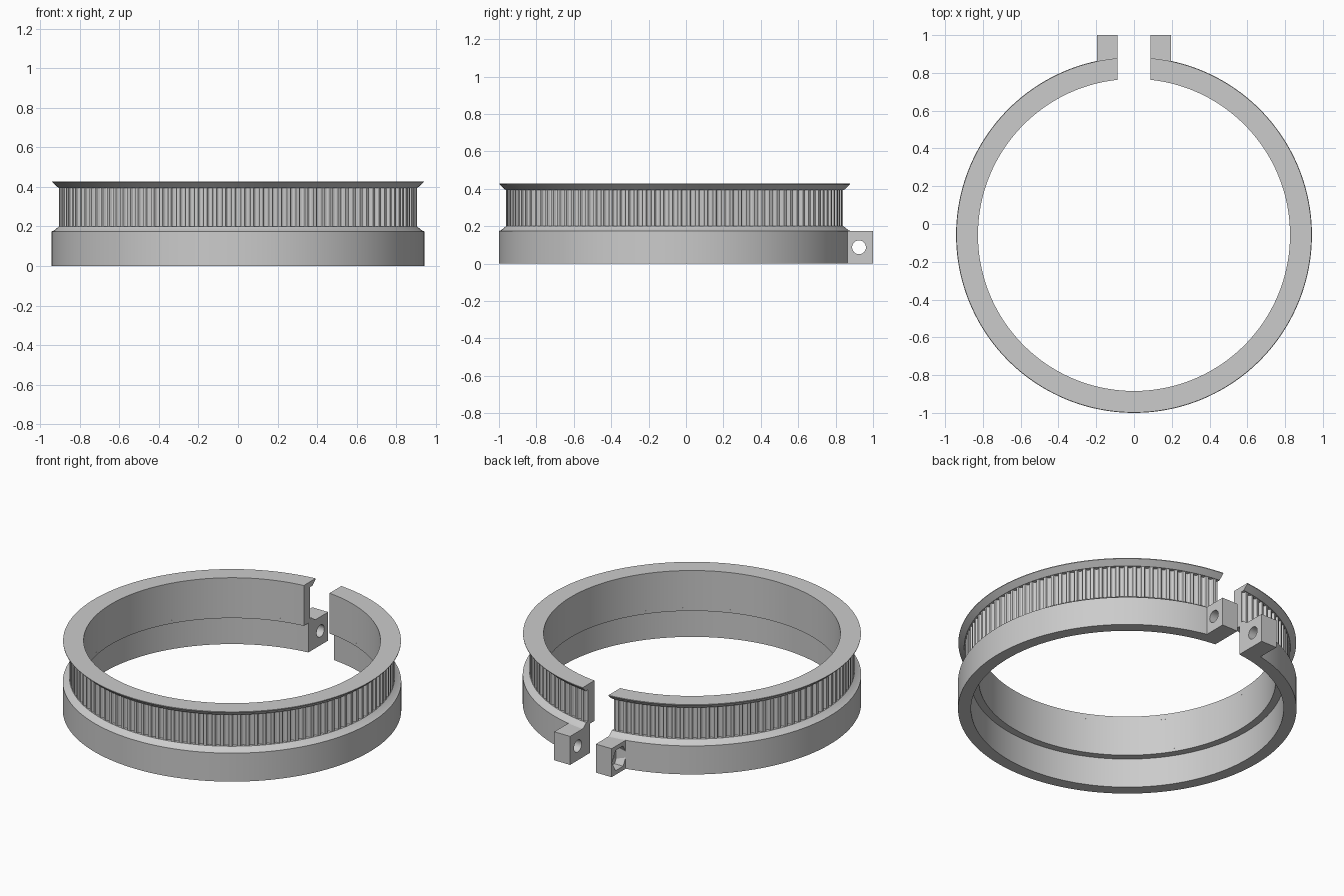
import bpy, bmesh
from math import pi, sin, cos
from mathutils import Matrix

if "Cube" in bpy.data.objects:
    bpy.data.objects.remove(bpy.data.objects["Cube"])

CENTRE_Y = -0.058
GAP = 0.0875          # half width of the split
BORE = 0.826          # upper inner radius
BAND_R = 0.905        # tooth tip radius
TEETH, DEPTH = 120, 0.018

grey = bpy.data.materials.new("plain_grey")
grey.use_nodes = True
grey.diffuse_color = (0.6, 0.6, 0.6, 1)
grey.node_tree.nodes["Principled BSDF"].inputs["Base Color"].default_value = (0.6, 0.6, 0.6, 1)


def make_object(name, bm):
    bmesh.ops.recalc_face_normals(bm, faces=bm.faces)
    mesh = bpy.data.meshes.new(name)
    bm.to_mesh(mesh)
    bm.free()
    mesh.materials.append(grey)
    obj = bpy.data.objects.new(name, mesh)
    bpy.context.collection.objects.link(obj)
    return obj


def ring(name, profile, angles, groove=None):
    """Closed ring from an (r, z) profile; groove[i] deepens the outer wall."""
    bm = bmesh.new()
    columns = []
    for i, a in enumerate(angles):
        column = []
        for r, z in profile:
            if groove and r > BORE:
                r -= groove[i]
            column.append(bm.verts.new((r * cos(a), CENTRE_Y + r * sin(a), z)))
        columns.append(column)
    n = len(profile)
    for i, a in enumerate(columns):
        b = columns[(i + 1) % len(columns)]
        for j in range(n):
            k = (j + 1) % n
            bm.faces.new((a[j], b[j], b[k], a[k]))
    return make_object(name, bm)


def box(name, low, high):
    bm = bmesh.new()
    bmesh.ops.create_cube(bm, size=1)
    for v in bm.verts:
        v.co = [h if c > 0 else l for c, l, h in zip(v.co, low, high)]
    return make_object(name, bm)


def rod_x(name, sides, radius, x0, x1, y, z):
    bm = bmesh.new()
    bmesh.ops.create_cone(bm, cap_ends=True, segments=sides, radius1=radius, radius2=radius,
                          depth=x1 - x0,
                          matrix=Matrix.Translation(((x0 + x1) / 2, y, z)) @ Matrix.Rotation(pi / 2, 4, 'Y'))
    return make_object(name, bm)


def cut(obj, cutter):
    mod = obj.modifiers.new("cut", 'BOOLEAN')
    mod.operation, mod.solver, mod.object = 'DIFFERENCE', 'EXACT', cutter
    bpy.context.view_layer.objects.active = obj
    bpy.ops.object.modifier_apply(modifier=mod.name)


circle = [2 * pi * i / 240 for i in range(240)]

# Lower clamp ring with a wider bore and a chamfered shoulder
clamp_ring = ring("clamp_ring", [(0.87, 0), (0.942, 0), (0.942, 0.175), (0.932, 0.178),
                                 (BAND_R, 0.2), (BORE, 0.2), (BORE, 0.18), (0.87, 0.18)], circle)

# Toothed band with rounded grooves
half_groove = [(0.32, 0), (0.27, 0.4), (0.21, 0.8), (0.1, 1)]
tooth = [(-p, d) for p, d in half_groove] + half_groove[::-1]
tooth_angles = [2 * pi * (i + p) / TEETH for i in range(TEETH) for p, d in tooth]
groove_depth = [DEPTH * d for p, d in tooth] * TEETH
toothed_band = ring("toothed_band", [(BORE, 0.2), (BAND_R, 0.2), (BAND_R, 0.395), (BORE, 0.395)],
                    tooth_angles, groove_depth)

# Flared top flange
top_flange = ring("top_flange", [(BORE, 0.395), (0.908, 0.395), (0.94, 0.424), (0.94, 0.428),
                                 (BORE, 0.428)], circle)

# Clamping lugs beside the split
left_lug = box("left_lug", (GAP, 0.84, 0), (0.195, 1, 0.175))
right_lug = box("right_lug", (-0.195, 0.84, 0), (-GAP, 1, 0.175))

# Split, bolt hole and nut pocket
split_cutter = box("split_cutter", (-GAP, 0.5, -0.1), (GAP, 1.2, 0.6))
bolt_cutter = rod_x("bolt_cutter", 32, 0.037, -0.4, 0.4, 0.925, 0.0875)
nut_cutter = rod_x("nut_cutter", 6, 0.072, -0.3, -0.137, 0.925, 0.0875)
for part in (clamp_ring, toothed_band, top_flange):
    cut(part, split_cutter)
for lug in (left_lug, right_lug):
    cut(lug, bolt_cutter)
cut(right_lug, nut_cutter)
for cutter in (split_cutter, bolt_cutter, nut_cutter):
    bpy.data.objects.remove(cutter)

# Smooth the round walls and keep the edges crisp
for obj in (clamp_ring, toothed_band, top_flange, left_lug, right_lug):
    bpy.ops.object.select_all(action='DESELECT')
    obj.select_set(True)
    bpy.context.view_layer.objects.active = obj
    bpy.ops.object.shade_smooth_by_angle(angle=pi / 6)
